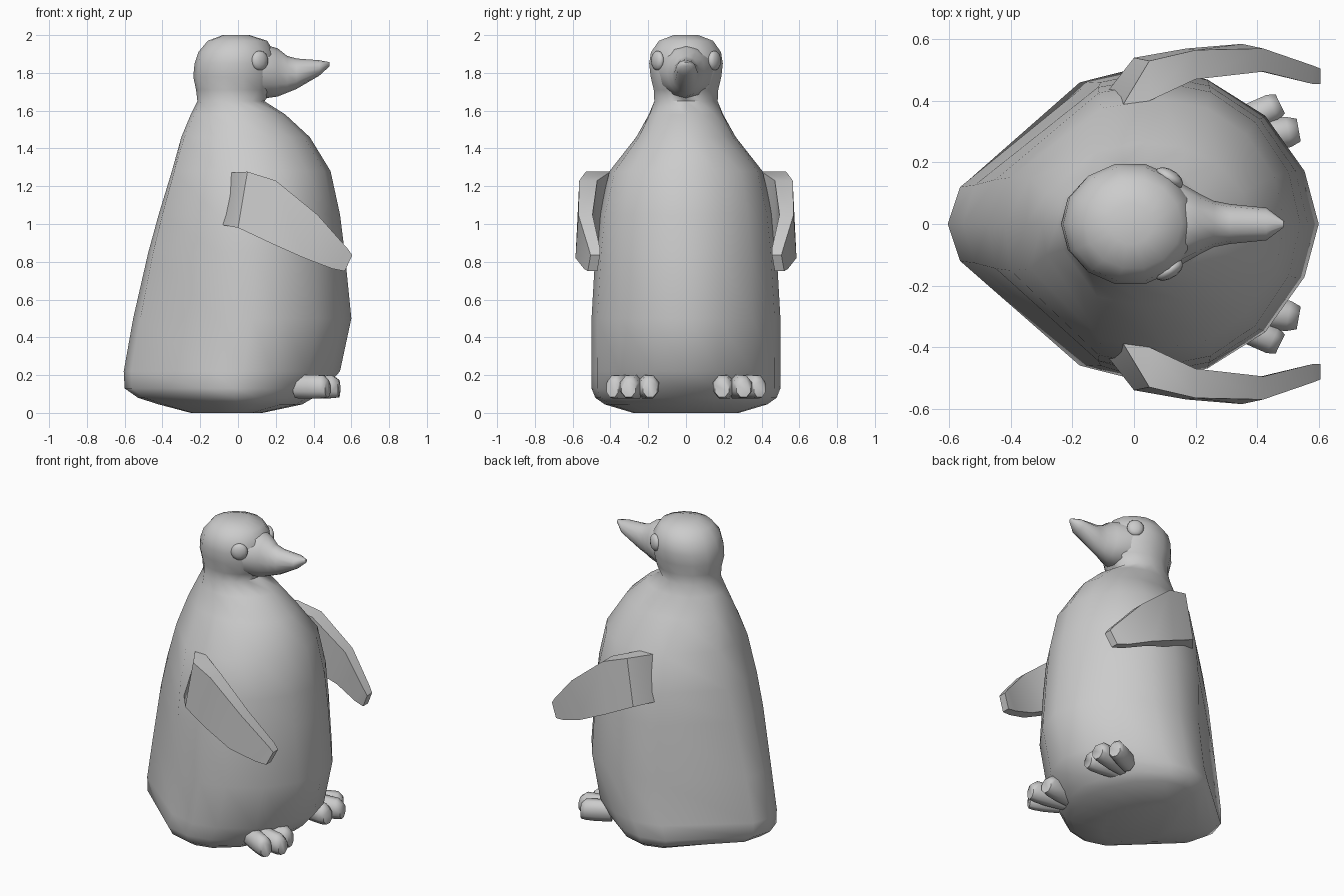
import bpy, bmesh
from math import sin, cos, pi, radians
from mathutils import Vector

if "Cube" in bpy.data.objects:
    bpy.data.objects.remove(bpy.data.objects["Cube"])


def loft(name, rings, angle=60):
    """Skin a list of closed rings, cap both ends, smooth by angle."""
    bm = bmesh.new()
    loops = [[bm.verts.new(p) for p in ring] for ring in rings]
    n = len(loops[0])
    for a, b in zip(loops, loops[1:]):
        for i in range(n):
            j = (i + 1) % n
            bm.faces.new((a[i], a[j], b[j], b[i]))
    bm.faces.new(loops[0])
    bm.faces.new(loops[-1])
    bmesh.ops.recalc_face_normals(bm, faces=bm.faces)
    return finish(name, bm, angle)


def finish(name, bm, angle):
    me = bpy.data.meshes.new(name)
    bm.to_mesh(me)
    bm.free()
    ob = bpy.data.objects.new(name, me)
    bpy.context.collection.objects.link(ob)
    bpy.ops.object.select_all(action='DESELECT')
    ob.select_set(True)
    bpy.context.view_layer.objects.active = ob
    bpy.ops.object.shade_smooth_by_angle(angle=radians(angle))
    return ob


# Body half sections: teardrop at the base, flat-backed shoulders, round head
TEAR = [(-1, 0), (-.93, .24), (-.2, .92), (.1, 1), (.37, .94), (.7, .7), (.92, .34), (1, 0)]
SHOULDER = [(-1, 0), (-.97, .36), (-.42, .93), (.05, 1), (.4, .93), (.7, .72), (.92, .38), (1, 0)]
ROUND = [(-cos(pi * i / 7), sin(pi * i / 7)) for i in range(8)]


def mix(a, b, t):
    t = min(1, max(0, t))
    return [(p[0] + (q[0] - p[0]) * t, p[1] + (q[1] - p[1]) * t) for p, q in zip(a, b)]


def section(z, back, front, w):
    shape = mix(mix(TEAR, SHOULDER, (z - .4) / .88), ROUND, (z - 1.4) / .25)
    c, r = (front + back) / 2, (front - back) / 2
    half = [(c + r * u, w * v) for u, v in shape]
    full = half + [(x, -y) for x, y in half[-2:0:-1]]
    return [(x, y, z) for x, y in full]


# z, back x, front x, half width
BODY = [(0, -.25, .13, .28), (.045, -.42, .34, .43), (.08, -.53, .40, .48),
        (.13, -.60, .46, .50), (.22, -.605, .54, .50), (.5, -.555, .60, .50),
        (.85, -.475, .565, .48), (1.05, -.42, .54, .46), (1.28, -.35, .49, .405),
        (1.46, -.30, .38, .265), (1.58, -.25, .25, .20), (1.65, -.215, .14, .172),
        (1.71, -.222, .185, .175), (1.78, -.237, .20, .192), (1.85, -.23, .205, .20),
        (1.91, -.21, .19, .19), (1.97, -.16, .155, .147), (2.0, -.08, .06, .067)]
loft("body", [section(*row) for row in BODY], 80)

# Beak, flaring back into the face: x, top z, bottom z, half width
BEAK = [(.03, 1.94, 1.68, .17), (.14, 1.95, 1.665, .14), (.21, 1.93, 1.675, .10),
        (.26, 1.89, 1.695, .075), (.31, 1.876, 1.715, .065), (.43, 1.867, 1.785, .053),
        (.485, 1.857, 1.835, .012)]
rings = []
for x, zt, zb, w in BEAK:
    zc, h = (zt + zb) / 2, (zt - zb) / 2
    rings.append([(x, w * cos(a), zc + h * sin(a))
                  for a in (2 * pi * k / 12 for k in range(12))])
loft("beak", rings)

# Flipper stations: top x, z, outer y; bottom x, z, outer y; thickness
FLIPPER = [(-.07, 1.27, .33, -.11, 1.0, .40, .03), (.05, 1.277, .53, .0, .98, .54, .13),
           (.20, 1.23, .565, .17, .90, .57, .095), (.42, 1.05, .57, .35, .82, .585, .075),
           (.58, .87, .515, .50, .763, .54, .06), (.605, .835, .505, .565, .75, .52, .05)]

# Toes: root (x, y), end (x, y), half width
TOES = [((.31, .31), (.475, .39), .046), ((.31, .265), (.535, .305), .05),
        ((.31, .215), (.51, .19), .05)]

for side, label in ((1, "left"), (-1, "right")):
    loft(label + "_flipper",
         [[(xt, side * yt, zt), (xb, side * yb, zb),
           (xb, side * (yb - th), zb), (xt, side * (yt - th), zt)]
          for xt, zt, yt, xb, zb, yb, th in FLIPPER], 35)

    # Eye, turned slightly forward
    bm = bmesh.new()
    bmesh.ops.create_uvsphere(bm, u_segments=12, v_segments=8, radius=1)
    for v in bm.verts:
        dx, dy = .045 * v.co.x, .03 * v.co.y
        v.co = Vector((.115 + dx, side * (.15 - .4 * dx) + dy, 1.865 + .052 * v.co.z))
    finish(label + "_eye", bm, 60)

    # Three rounded toes per foot
    for n, (root, end, w) in enumerate(TOES):
        p, q = Vector((*root, .138)), Vector((*end, .138))
        across = Vector((-(q - p).y, (q - p).x, 0)).normalized()
        rings = []
        for f, s, dz in ((0, 1, 0), (.5, 1.05, 0), (.85, 1, 0), (1, .75, -.01)):
            c = p.lerp(q, f)
            ring = []
            for k in range(8):
                a = 2 * pi * (k + .5) / 8
                o = c + across * (w * 1.08 * s * cos(a)) + Vector((0, 0, .065 * s * sin(a) + dz))
                ring.append((o.x, side * o.y, o.z))
            rings.append(ring)
        loft(f"{label}_toe_{n + 1}", rings, 60)
